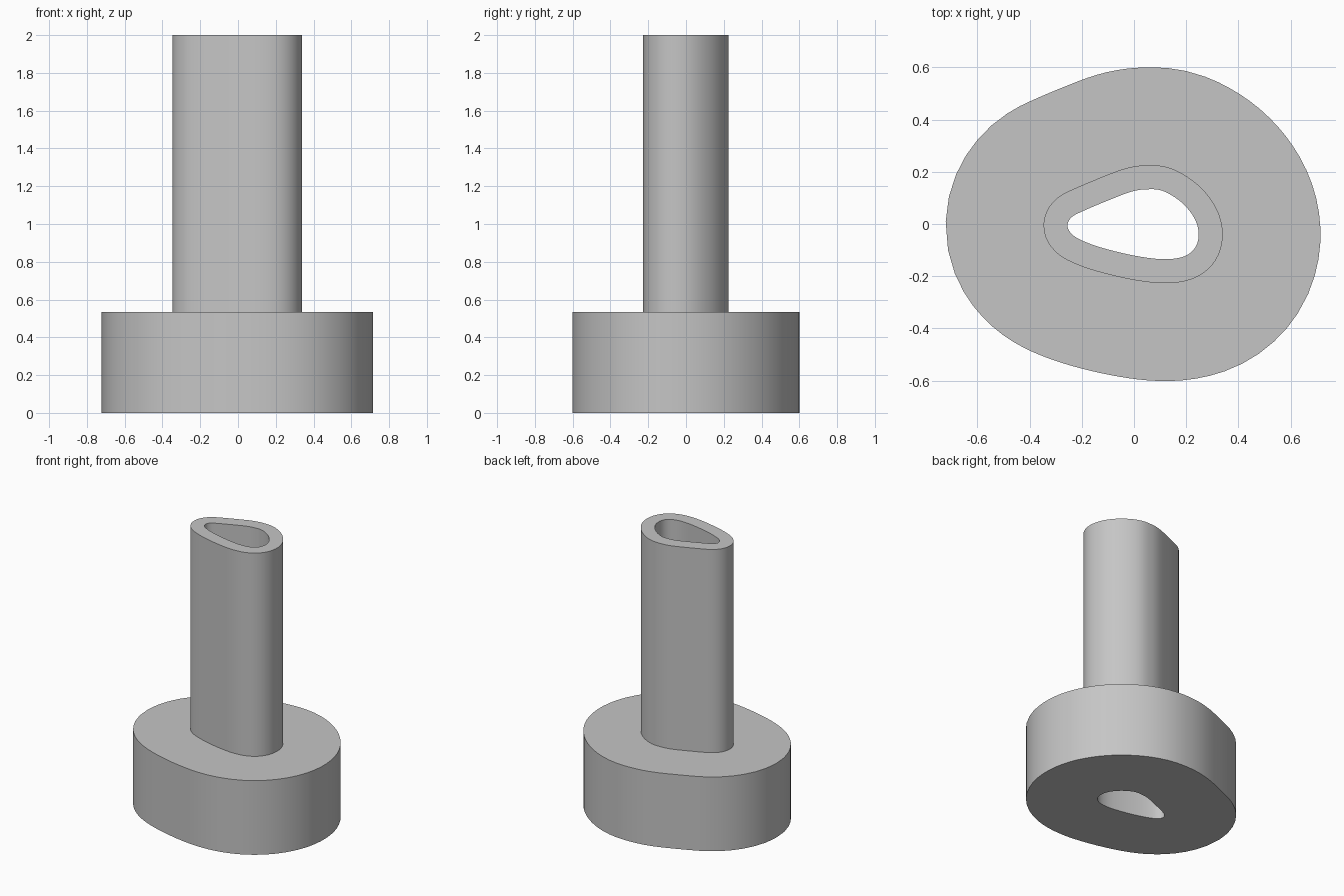
import bpy, bmesh
from mathutils import Vector

cube = bpy.data.objects.get("Cube")
if cube:
    bpy.data.objects.remove(cube)

# Outline of the bore, clockwise from its narrow end
BORE = [Vector(p) for p in (
    (-.255, -.005), (-.238, .027), (-.19, .052), (-.1, .09), (-.01, .124),
    (.05, .133), (.11, .127), (.18, .085), (.23, .025), (.248, -.035),
    (.235, -.09), (.19, -.125), (.11, -.135), (0, -.121), (-.12, -.092),
    (-.2, -.063), (-.24, -.037))]
STEPS = 5
PIPE_WALL, FLANGE_WALL = .092, .467
FLANGE_TOP, PIPE_TOP = .535, 2


def smooth_outline(points):
    """Closed spline through the points, as (position, outward normal) pairs."""
    result = []
    n = len(points)
    for i in range(n):
        a, b, c, d = (points[(i + k) % n] for k in (-1, 0, 1, 2))
        m0, m1 = (c - a) / 2, (d - b) / 2
        q2 = 3 * (c - b) - 2 * m0 - m1
        q3 = 2 * (b - c) + m0 + m1
        for s in range(STEPS):
            t = s / STEPS
            pos = b + m0 * t + q2 * t**2 + q3 * t**3
            tan = m0 + 2 * q2 * t + 3 * q3 * t**2
            result.append((pos, Vector((-tan.y, tan.x)).normalized()))
    return result


# Grey material
grey = bpy.data.materials.new("grey")
grey.use_nodes = True
colour = (.56, .56, .56, 1)
grey.diffuse_color = colour
grey.node_tree.nodes["Principled BSDF"].inputs["Base Color"].default_value = colour

# Flange and pipe as one hollow body: offset rings joined in a closed section
outline = smooth_outline(BORE)
section = [(0, 0), (FLANGE_WALL, 0), (FLANGE_WALL, FLANGE_TOP),
           (PIPE_WALL, FLANGE_TOP), (PIPE_WALL, PIPE_TOP), (0, PIPE_TOP)]
bm = bmesh.new()
rings = [[bm.verts.new((*(p + n * wall), z)) for p, n in outline]
         for wall, z in section]
count = len(outline)
for k, low in enumerate(rings):
    high = rings[(k + 1) % len(rings)]
    for i in range(count):
        j = (i + 1) % count
        bm.faces.new((low[i], low[j], high[j], high[i]))
bmesh.ops.recalc_face_normals(bm, faces=bm.faces)
mesh = bpy.data.meshes.new("flanged_pipe")
bm.to_mesh(mesh)
bm.free()
mesh.materials.append(grey)
body = bpy.data.objects.new("flanged_pipe", mesh)
bpy.context.collection.objects.link(body)

# Smooth walls with crisp rims
bpy.ops.object.select_all(action='DESELECT')
body.select_set(True)
bpy.context.view_layer.objects.active = body
bpy.ops.object.shade_smooth_by_angle()
